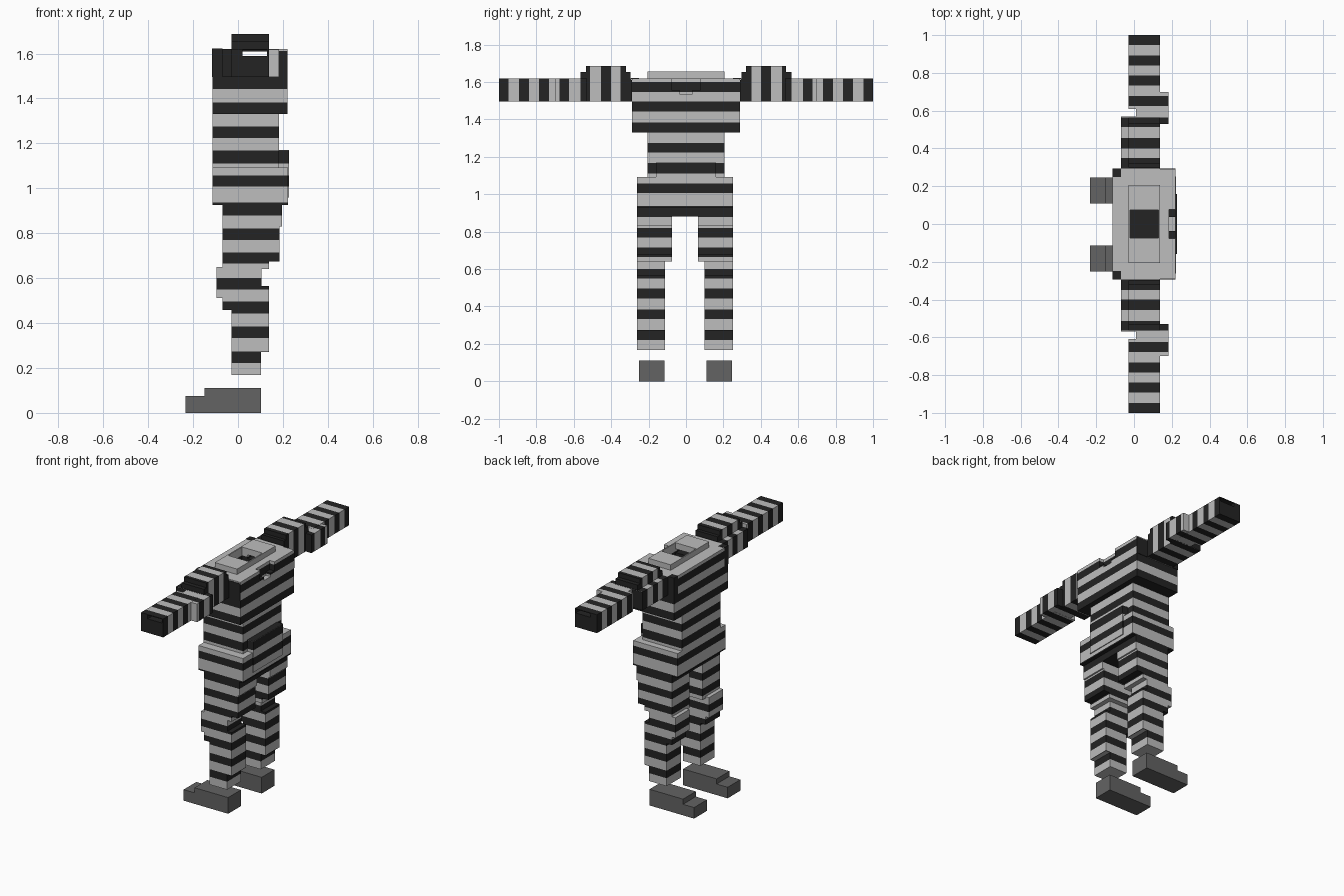
import bpy
import bmesh
from mathutils import Vector

cube = bpy.data.objects.get("Cube")
if cube:
    bpy.data.objects.remove(cube, do_unlink=True)


def material(name, value):
    m = bpy.data.materials.new(name)
    m.use_nodes = True
    colour = (value, value, value, 1)
    m.diffuse_color = colour
    bsdf = m.node_tree.nodes["Principled BSDF"]
    bsdf.inputs["Base Color"].default_value = colour
    bsdf.inputs["Roughness"].default_value = 0.9
    return m


GREY = material("light grey cloth", 0.51)
BLACK = material("black cloth", 0.017)
SHOE = material("dark grey leather", 0.125)

# Black stripes: by height on the body, by distance from the middle on the arms
BODY_BANDS = [(1.547, 1.60), (1.442, 1.495), (1.33, 1.383), (1.223, 1.275),
              (1.11, 1.168), (1.008, 1.058), (0.878, 0.936), (0.77, 0.82),
              (0.665, 0.715), (0.55, 0.60), (0.442, 0.495), (0.333, 0.385),
              (0.222, 0.273)]
ARM_BANDS = [(0.295, 0.35), (0.40, 0.455), (0.513, 0.565), (0.625, 0.677),
             (0.733, 0.785), (0.84, 0.893), (0.948, 1.01)]


def box(name, x, y, z):
    """Axis-aligned box from three (min, max) ranges."""
    bm = bmesh.new()
    bmesh.ops.create_cube(bm, size=1)
    for v in bm.verts:
        v.co = [r[0] if c < 0 else r[1] for c, r in zip(v.co, (x, y, z))]
    mesh = bpy.data.meshes.new(name)
    bm.to_mesh(mesh)
    bm.free()
    ob = bpy.data.objects.new(name, mesh)
    bpy.context.collection.objects.link(ob)
    return ob


def cut(ob, cutters):
    """Subtract each cutter and bake the result into the mesh."""
    for c in cutters:
        mod = ob.modifiers.new("cut", "BOOLEAN")
        mod.operation = "DIFFERENCE"
        mod.solver = "EXACT"
        mod.object = c
    bpy.context.view_layer.update()
    deps = bpy.context.evaluated_depsgraph_get()
    mesh = bpy.data.meshes.new_from_object(ob.evaluated_get(deps))
    ob.modifiers.clear()
    ob.data = mesh


def stripe(ob, axis, bands):
    """Slice the mesh at the stripe edges and colour faces by position."""
    mesh = ob.data
    mesh.materials.clear()
    mesh.materials.append(GREY)
    mesh.materials.append(BLACK)
    bm = bmesh.new()
    bm.from_mesh(mesh)
    normal = Vector((0, 0, 0))
    normal[axis] = 1
    signs = (1,) if axis == 2 else (1, -1)
    for edge in [e * s for b in bands for e in b for s in signs]:
        bmesh.ops.bisect_plane(bm, geom=bm.verts[:] + bm.edges[:] + bm.faces[:],
                               dist=1e-5, plane_co=normal * edge, plane_no=normal)
    bm.normal_update()
    for f in bm.faces:
        p = abs((f.calc_center_median() - f.normal * 0.004)[axis])
        f.material_index = int(any(a < p < b for a, b in bands))
    bm.to_mesh(mesh)
    bm.free()


# Helpers that hollow out the sleeves, the neck and the back of the neckline
tunnel = box("sleeve_cutter", (0.02, 0.13), (-1.1, 1.1), (1.59, 1.615))
neck = box("neck_cutter", (-0.022, 0.13), (-0.075, 0.075), (1.56, 1.75))
notch = box("neckline_cutter", (0.185, 0.3), (-0.077, 0.077), (1.558, 1.75))
notch_low = box("neckline_low_cutter", (0.185, 0.3), (-0.036, 0.036), (1.535, 1.75))
cutters = [tunnel, neck, notch, notch_low]

# Torso, from the collar down to the seat
TORSO = [
    ("collar", (-0.03, 0.138), (-0.207, 0.207), (1.62, 1.657), [neck]),
    ("chest", (-0.113, 0.22), (-0.29, 0.29), (1.33, 1.62), cutters),
    ("waist", (-0.113, 0.183), (-0.207, 0.207), (1.08, 1.335), []),
    ("waistband_back", (0.17, 0.228), (-0.16, 0.16), (0.96, 1.17), []),
    ("hips", (-0.113, 0.222), (-0.263, 0.251), (0.926, 1.092), []),
    ("seat", (-0.07, 0.195), (-0.263, 0.251), (0.88, 0.93), []),
]
for name, x, y, z, cuts in TORSO:
    part = box(name, x, y, z)
    if cuts:
        cut(part, cuts)
    stripe(part, 2, BODY_BANDS)

# Arm parts as x, y, z ranges on the +y side
ARM = [
    ("upper_arm", (-0.07, 0.137), (0.28, 0.568), (1.495, 1.62)),
    ("sleeve_cap", (-0.03, 0.137), (0.298, 0.563), (1.61, 1.655)),
    ("sleeve_puff", (-0.03, 0.137), (0.32, 0.535), (1.65, 1.686)),
    ("elbow", (0.01, 0.182), (0.53, 0.70), (1.496, 1.619)),
    ("forearm", (-0.03, 0.137), (0.61, 1.0), (1.495, 1.62)),
]
# Leg parts, striped by height
LEG = [
    ("upper_thigh", (-0.07, 0.195), (0.07, 0.257), (0.83, 0.885)),
    ("thigh", (-0.07, 0.184), (0.07, 0.257), (0.675, 0.835)),
    ("thigh_cuff", (-0.07, 0.137), (0.07, 0.257), (0.64, 0.68)),
    ("knee", (-0.095, 0.104), (0.105, 0.257), (0.512, 0.65)),
    ("knee_pad", (-0.07, 0.10), (0.105, 0.257), (0.458, 0.515)),
    ("shin", (-0.03, 0.137), (0.105, 0.257), (0.27, 0.565)),
    ("ankle", (-0.03, 0.102), (0.105, 0.257), (0.168, 0.275)),
]
SHOES = [
    ("shoe_sole", (-0.233, 0.102), (0.112, 0.249), (0.0, 0.075)),
    ("shoe_upper", (-0.15, 0.102), (0.112, 0.249), (0.07, 0.11)),
]


def side_range(r, side, shift=0.0):
    return tuple(sorted((r[0] * side + shift, r[1] * side + shift)))


for side, label in ((1, "rear_side"), (-1, "front_side")):
    for name, x, y, z in ARM:
        part = box(f"{name}_{label}", x, side_range(y, side), z)
        if z[0] < 1.6:
            cut(part, [tunnel])
        stripe(part, 1, ARM_BANDS)
    for name, x, y, z in LEG:
        stripe(box(f"{name}_{label}", x, side_range(y, side, -0.006), z), 2, BODY_BANDS)
    for name, x, y, z in SHOES:
        shoe = box(f"{name}_{label}", x, side_range(y, side, -0.003), z)
        shoe.data.materials.append(SHOE)
    # Black armhole panel and the dark corner of the shoulder
    panel = box(f"armhole_{label}", (-0.113, 0.22), side_range((0.287, 0.293), side),
                (1.495, 1.612))
    cut(panel, [tunnel])
    corner = box(f"shoulder_corner_{label}", (-0.115, -0.07),
                 side_range((0.25, 0.293), side), (1.495, 1.622))
    for part in (panel, corner):
        part.data.materials.clear()
        part.data.materials.append(BLACK)

# The cutters have been baked in, so they are no longer needed
for c in cutters:
    bpy.data.objects.remove(c, do_unlink=True)
